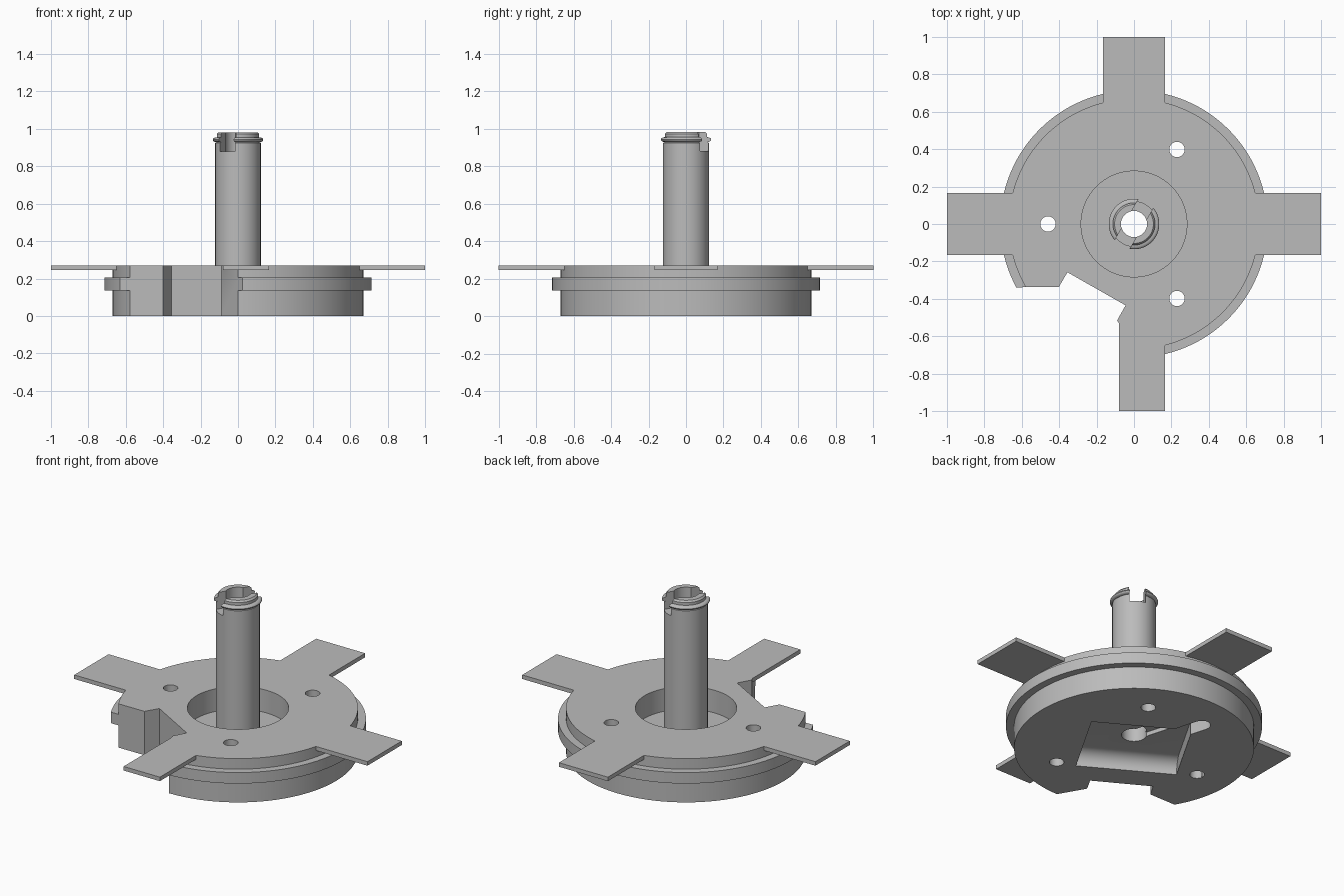
import bpy, bmesh, math
from mathutils import Matrix, Vector

if "Cube" in bpy.data.objects:
    bpy.data.objects.remove(bpy.data.objects["Cube"])

metal = bpy.data.materials.new("grey_metal")
metal.diffuse_color = (0.5, 0.5, 0.5, 1)
metal.use_nodes = True
metal.node_tree.nodes["Principled BSDF"].inputs["Base Color"].default_value = metal.diffuse_color


def make_object(name, bm):
    bmesh.ops.recalc_face_normals(bm, faces=bm.faces)
    mesh = bpy.data.meshes.new(name)
    bm.to_mesh(mesh)
    bm.free()
    mesh.materials.append(metal)
    obj = bpy.data.objects.new(name, mesh)
    bpy.context.collection.objects.link(obj)
    return obj


def prism(name, points, z0, z1):
    """Extrude a plan outline from z0 to z1."""
    bm = bmesh.new()
    face = bm.faces.new([bm.verts.new((x, y, z0)) for x, y in points])
    ext = bmesh.ops.extrude_face_region(bm, geom=[face])
    verts = [g for g in ext["geom"] if isinstance(g, bmesh.types.BMVert)]
    bmesh.ops.translate(bm, verts=verts, vec=(0, 0, z1 - z0))
    return make_object(name, bm)


def lathe(name, profile, steps=128):
    """Revolve a closed (radius, height) profile around z."""
    bm = bmesh.new()
    rings = []
    for i in range(steps):
        a = 2 * math.pi * i / steps
        rings.append([bm.verts.new((r * math.cos(a), r * math.sin(a), z)) for r, z in profile])
    n = len(profile)
    for i in range(steps):
        a, b = rings[i], rings[(i + 1) % steps]
        for j in range(n):
            bm.faces.new((a[j], b[j], b[(j + 1) % n], a[(j + 1) % n]))
    return make_object(name, bm)


def combine(target, tool, operation):
    mod = target.modifiers.new("bool", 'BOOLEAN')
    mod.operation = operation
    mod.solver = 'EXACT'
    mod.object = tool
    bpy.context.view_layer.objects.active = target
    bpy.ops.object.modifier_apply(modifier=mod.name)
    bpy.data.objects.remove(tool, do_unlink=True)


def circle(cx, cy, r, n=32):
    return [(cx + r * math.cos(2 * math.pi * i / n), cy + r * math.sin(2 * math.pi * i / n))
            for i in range(n)]


# Flanged disc with a round well
base = lathe("base_disc", [
    (0.07, 0), (0.67, 0), (0.67, 0.137), (0.715, 0.137), (0.715, 0.205), (0.67, 0.205),
    (0.67, 0.27), (0.283, 0.27), (0.283, 0.13), (0.07, 0.13)])

# Notch in the rim, symmetric about the 240 degree direction
notch = [(-0.045, -0.435), (-0.09, -0.515), (0.09, -0.827), (-0.3, -1.0),
         (-0.9, -0.8), (-0.9, -0.34), (-0.402, -0.337), (-0.356, -0.258)]
combine(base, prism("notch_cutter", notch, -0.1, 0.5), 'DIFFERENCE')

# Three screw holes
for k in range(3):
    a = math.radians(60 + 120 * k)
    hole = prism("hole_cutter", circle(0.46 * math.cos(a), 0.46 * math.sin(a), 0.041), -0.1, 0.5)
    combine(base, hole, 'DIFFERENCE')

# Rectangular underside pocket with rounded ends
depth, half_len, half_wid = 0.085, 0.25, 0.285
section = [(-half_len, -0.05), (-half_len, 0)]
for i in range(1, 9):
    a = math.pi / 2 * i / 8
    section.append((-half_len + depth * (1 - math.cos(a)), depth * math.sin(a)))
section += [(-x, z) for x, z in reversed(section)]
bm = bmesh.new()
face = bm.faces.new([bm.verts.new((x, -half_wid, z)) for x, z in section])
ext = bmesh.ops.extrude_face_region(bm, geom=[face])
bmesh.ops.translate(bm, vec=(0, 2 * half_wid, 0),
                    verts=[g for g in ext["geom"] if isinstance(g, bmesh.types.BMVert)])
bmesh.ops.rotate(bm, verts=bm.verts, matrix=Matrix.Rotation(math.radians(60), 3, 'Z'))
combine(base, make_object("pocket_cutter", bm), 'DIFFERENCE')

# Round-ended underside groove leading out from the bore
heading, end = math.radians(106), Vector((-0.125, 0.44))
groove = []
for centre, start in ((end, heading - math.pi / 2), (Vector((0, 0)), heading + math.pi / 2)):
    for i in range(13):
        a = start + math.pi * i / 12
        groove.append((centre.x + 0.05 * math.cos(a), centre.y + 0.05 * math.sin(a)))
combine(base, prism("groove_cutter", groove, -0.1, 0.11), 'DIFFERENCE')

# Four flat arms; the front one is narrowed by the notch
w = 0.167
arms = [[(0.6, -w), (1, -w), (1, w), (0.6, w)],
        [(-1, -w), (-0.6, -w), (-0.6, w), (-1, w)],
        [(-w, 0.6), (w, 0.6), (w, 1), (-w, 1)],
        [(-0.08, -1), (w, -1), (w, -0.6), (0, -0.5), (-0.08, -0.53)]]
for outline in arms:
    combine(base, prism("arm", outline, 0.245, 0.27), 'UNION')

# Hollow post with a bead near its tip
bead = [(0.113 + 0.022 * math.sin(math.pi * i / 8), 0.942 - 0.013 * math.cos(math.pi * i / 8))
        for i in range(9)]
post = lathe("post", [(0.07, 0.12), (0.122, 0.12), (0.122, 0.925)] + bead +
             [(0.113, 0.972), (0.104, 0.982), (0.07, 0.982)], 64)

# Slot across the post tip
c, s = math.cos(math.radians(60)), math.sin(math.radians(60))
slot = [(u * c - v * s, u * s + v * c)
        for u, v in ((-0.2, -0.046), (0.2, -0.046), (0.2, 0.046), (-0.2, 0.046))]
combine(post, prism("slot_cutter", slot, 0.88, 1.1), 'DIFFERENCE')

# Smooth round walls, sharp edges kept
for obj in (base, post):
    bpy.ops.object.select_all(action='DESELECT')
    obj.select_set(True)
    bpy.context.view_layer.objects.active = obj
    bpy.ops.object.shade_smooth_by_angle(angle=math.radians(30))
